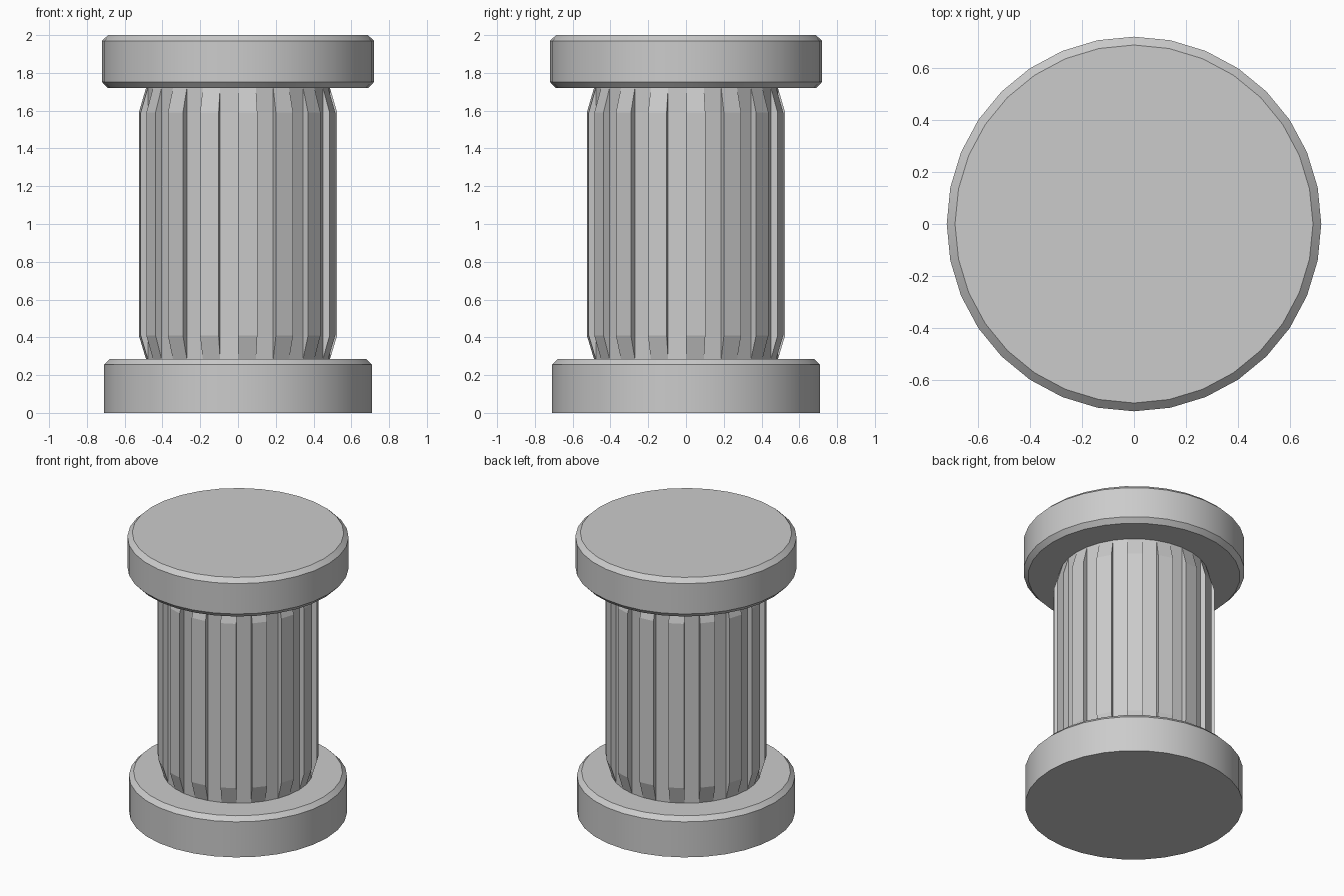
import bpy, bmesh
from math import sin, cos, tau, radians

if "Cube" in bpy.data.objects:
    bpy.data.objects.remove(bpy.data.objects["Cube"])


def skin(name, rings, smooth=None):
    """Join closed rings of points into a capped solid."""
    bm = bmesh.new()
    vs = [[bm.verts.new(p) for p in ring] for ring in rings]
    n = len(rings[0])
    for a, b in zip(vs, vs[1:]):
        for i in range(n):
            j = (i + 1) % n
            bm.faces.new((a[i], a[j], b[j], b[i]))
    bm.faces.new(vs[0][::-1])
    bm.faces.new(vs[-1])
    bmesh.ops.remove_doubles(bm, verts=bm.verts, dist=0.0005)
    bmesh.ops.recalc_face_normals(bm, faces=bm.faces)
    mesh = bpy.data.meshes.new(name)
    bm.to_mesh(mesh)
    bm.free()
    ob = bpy.data.objects.new(name, mesh)
    bpy.context.collection.objects.link(ob)
    if smooth:
        bpy.ops.object.select_all(action='DESELECT')
        ob.select_set(True)
        bpy.context.view_layer.objects.active = ob
        bpy.ops.object.shade_smooth_by_angle(angle=radians(smooth))
    return ob


def point(r, t, z):
    # angle t is measured from the front (-y) towards +x
    return (r * sin(t), -r * cos(t), z)


def disc(name, profile):
    skin(name, [[point(r, tau * i / 32, z) for i in range(32)]
                for r, z in profile], smooth=30)


# Base and capital discs
disc("base_disc", [(0.71, 0), (0.71, 0.255), (0.68, 0.285)])
disc("top_disc", [(0.69, 1.72), (0.72, 1.752), (0.72, 1.97), (0.688, 2)])

# Fluted shaft: 16 raised ribs that fade into the core at both ends
CORE, RIB, FLUTES = 0.487, 0.525, 16


def fluted_ring(r_out, z):
    ring = []
    for k in range(FLUTES):
        a = tau * k / FLUTES
        b = a + tau / FLUTES / 2
        ring += [point(CORE, a, z), point(r_out, a, z),
                 point(r_out, b, z), point(CORE, b, z)]
    return ring


skin("fluted_shaft", [fluted_ring(CORE, 0.285), fluted_ring(RIB, 0.41),
                      fluted_ring(RIB, 1.59), fluted_ring(CORE, 1.72)])
